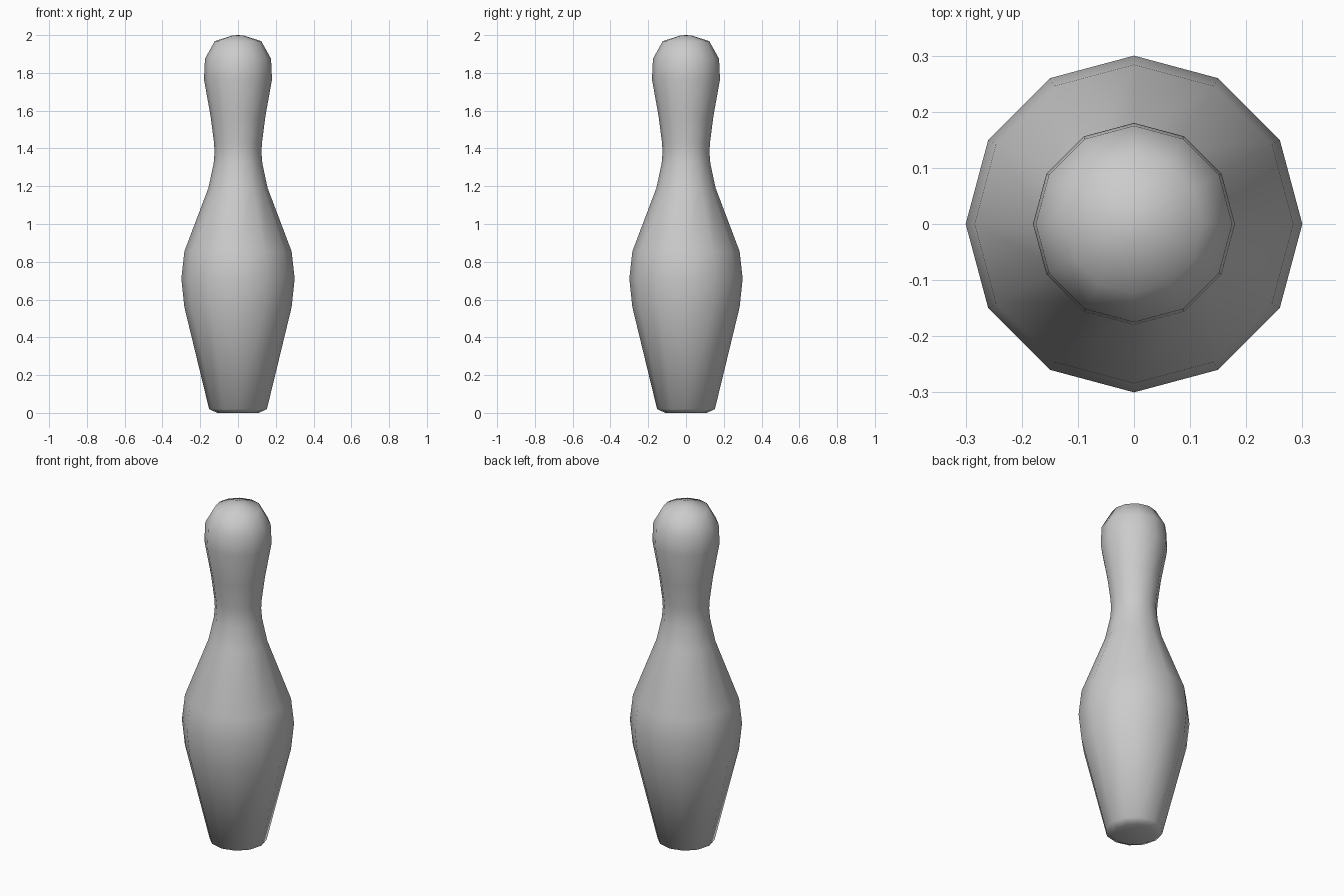
import bpy, bmesh
from math import cos, sin, tau

if "Cube" in bpy.data.objects:
    bpy.data.objects.remove(bpy.data.objects["Cube"])

SIDES = 12
# (radius, height) from base to head
PROFILE = [(0.11, 0.0), (0.153, 0.02), (0.284, 0.56), (0.30, 0.71), (0.284, 0.855),
           (0.157, 1.19), (0.129, 1.32), (0.124, 1.38), (0.127, 1.43), (0.145, 1.57),
           (0.18, 1.765), (0.175, 1.875), (0.123, 1.968), (0.03, 1.998)]

# Lathed pin body
bm = bmesh.new()
rings = [[bm.verts.new((r * cos(tau * i / SIDES), r * sin(tau * i / SIDES), z))
          for i in range(SIDES)] for r, z in PROFILE]
for low, high in zip(rings, rings[1:]):
    for i in range(SIDES):
        j = (i + 1) % SIDES
        bm.faces.new((low[i], low[j], high[j], high[i]))

# Base and crown caps
bm.faces.new(rings[0][::-1])
crown = bm.verts.new((0, 0, 2.0))
for i in range(SIDES):
    bm.faces.new((rings[-1][i], rings[-1][(i + 1) % SIDES], crown))

for f in bm.faces:
    f.smooth = True
mesh = bpy.data.meshes.new("bowling_pin")
bm.to_mesh(mesh)
bm.free()
pin = bpy.data.objects.new("bowling_pin", mesh)
bpy.context.collection.objects.link(pin)
